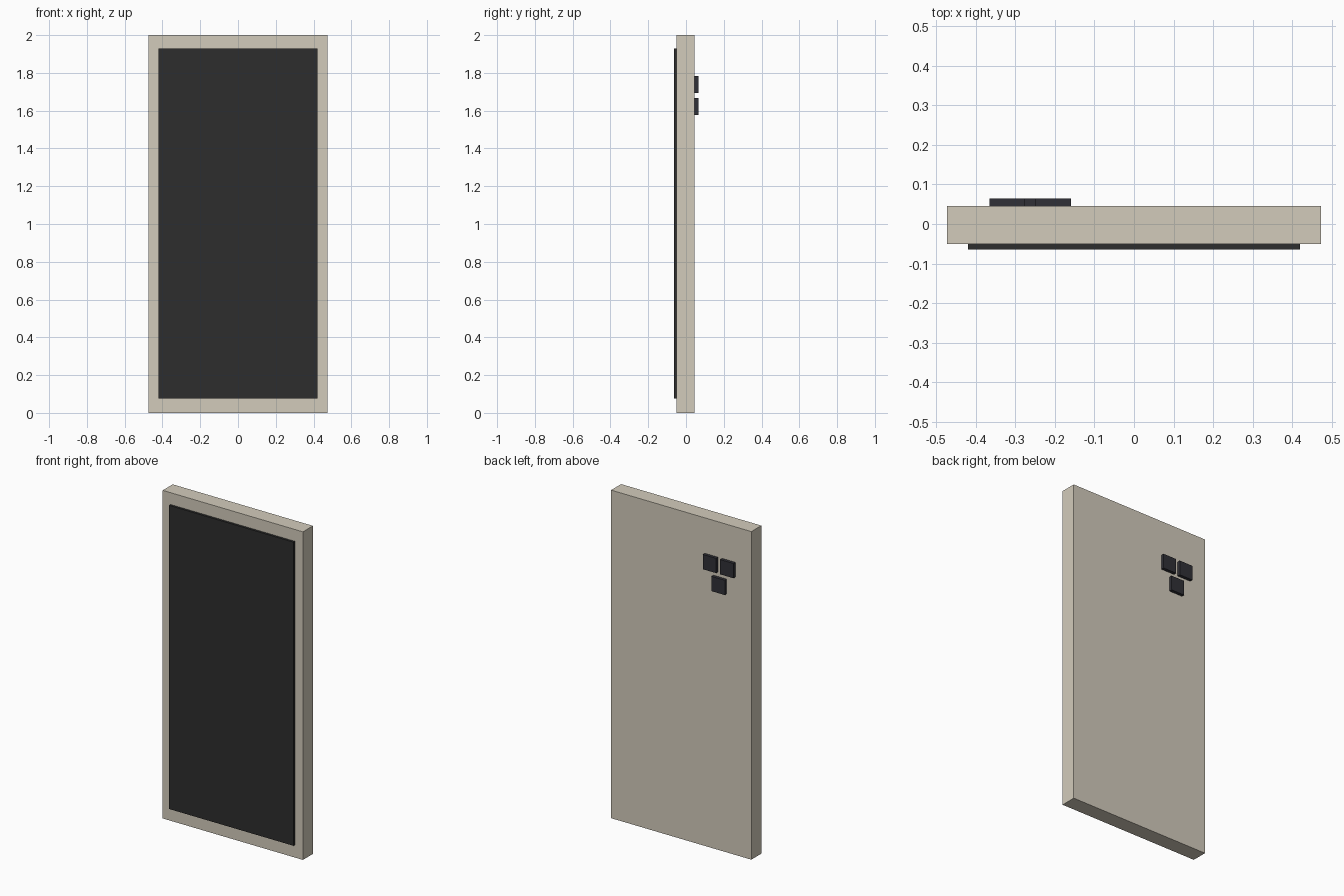
import bpy

if "Cube" in bpy.data.objects:
    bpy.data.objects.remove(bpy.data.objects["Cube"])


def material(name, rgb):
    m = bpy.data.materials.new(name)
    m.diffuse_color = (*rgb, 1)
    m.use_nodes = True
    m.node_tree.nodes["Principled BSDF"].inputs["Base Color"].default_value = m.diffuse_color
    return m


def box(name, lo, hi, mat):
    """Axis-aligned box between two corners."""
    bpy.ops.mesh.primitive_cube_add(size=1, location=[(a + b) / 2 for a, b in zip(lo, hi)])
    ob = bpy.context.object
    ob.name = name
    ob.scale = [b - a for a, b in zip(lo, hi)]
    bpy.ops.object.transform_apply(location=False, rotation=False, scale=True)
    ob.data.materials.append(mat)
    return ob


case = material("case_beige", (0.65, 0.60, 0.50))
black = material("screen_black", (0.027, 0.027, 0.027))
dark = material("lens_dark", (0.03, 0.03, 0.038))

# Phone body and raised screen on the front
box("body", (-0.473, -0.05, 0), (0.473, 0.046, 2), case)
box("screen", (-0.42, -0.064, 0.077), (0.42, -0.049, 1.928), black)

# Three square camera lenses in a triangle on the back
half = 0.045
for i, (x, z) in enumerate([(-0.321, 1.739), (-0.204, 1.739), (-0.262, 1.621)]):
    box(f"camera_lens_{i + 1}", (x - half, 0.045, z - half), (x + half, 0.065, z + half), dark)
